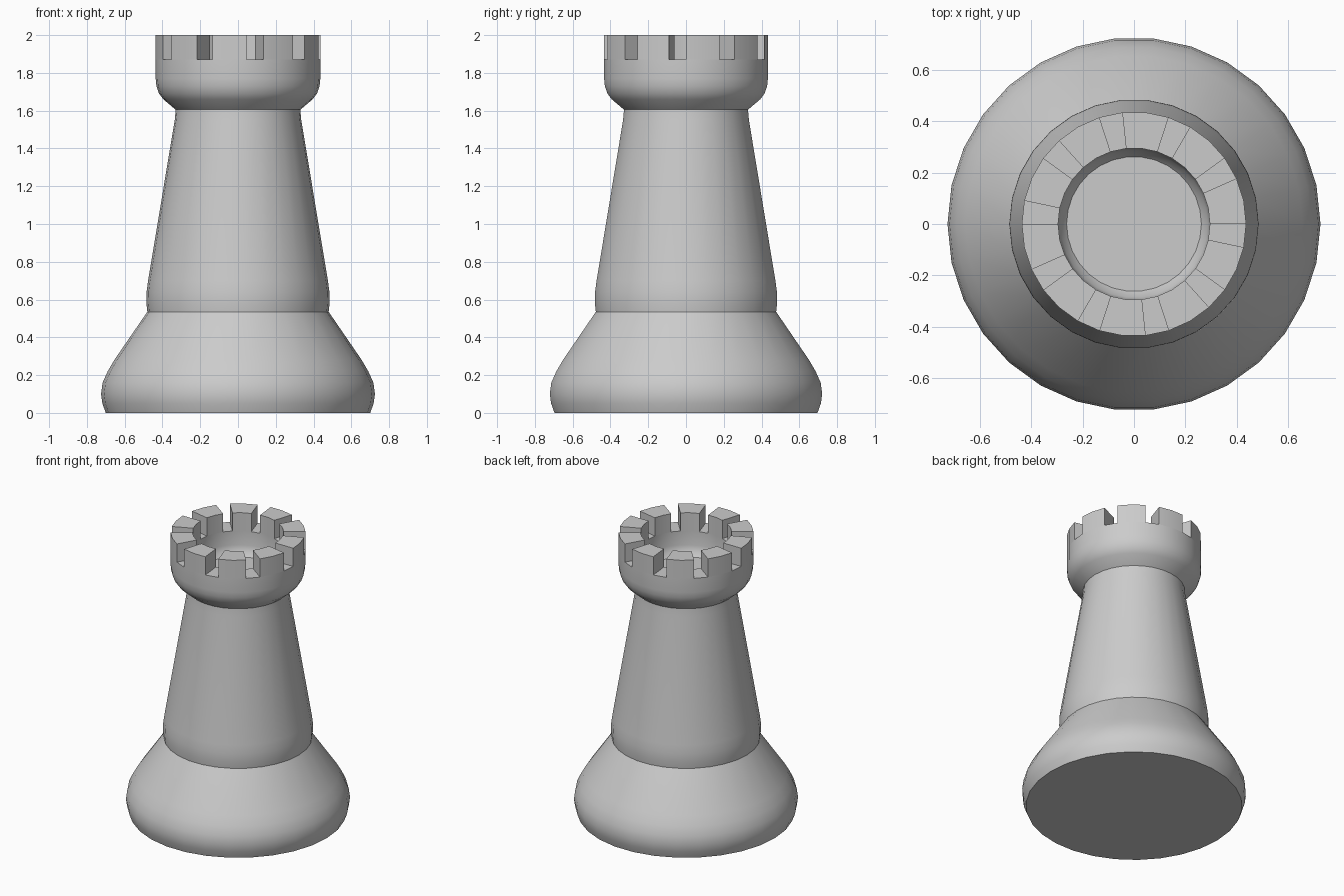
import bpy, bmesh
from math import cos, sin, tau, radians

if "Cube" in bpy.data.objects:
    bpy.data.objects.remove(bpy.data.objects["Cube"])

SIDES = 30


def lathe(name, profile, cap_start=False, cap_end=False, merlon_height=0):
    bm = bmesh.new()
    rings = [[bm.verts.new((r * cos(tau * i / SIDES), r * sin(tau * i / SIDES), z))
              for i in range(SIDES)] for r, z in profile]
    merlons = []
    for (lo, hi), (p, q) in zip(zip(rings, rings[1:]), zip(profile, profile[1:])):
        for i in range(SIDES):
            j = (i + 1) % SIDES
            face = bm.faces.new((lo[i], lo[j], hi[j], hi[i]))
            # two raised segments, then one gap, around the flat rim
            if merlon_height and p[1] == q[1] and i % 3 != 2:
                merlons.append(face)
    if cap_start:
        bm.faces.new(rings[0][::-1])
    if cap_end:
        bm.faces.new(rings[-1])
    if merlons:
        out = bmesh.ops.extrude_face_region(bm, geom=merlons)["geom"]
        top = [v for v in out if isinstance(v, bmesh.types.BMVert)]
        bmesh.ops.translate(bm, vec=(0, 0, merlon_height), verts=top)
    mesh = bpy.data.meshes.new(name)
    bm.to_mesh(mesh)
    bm.free()
    obj = bpy.data.objects.new(name, mesh)
    bpy.context.collection.objects.link(obj)
    bpy.ops.object.select_all(action='DESELECT')
    obj.select_set(True)
    bpy.context.view_layer.objects.active = obj
    bpy.ops.object.shade_smooth_by_angle(angle=radians(30))
    return obj


# flared foot
lathe("base", [(0.70, 0), (0.718, 0.05), (0.725, 0.10), (0.717, 0.16),
               (0.69, 0.22), (0.655, 0.28), (0.48, 0.535)], cap_start=True)

# tapering shaft
lathe("tower", [(0.48, 0.535), (0.485, 0.58), (0.484, 0.64), (0.476, 0.70),
                (0.335, 1.55), (0.33, 1.605)])

# hollow head with ten notches
lathe("battlement", [(0.33, 1.605), (0.395, 1.66), (0.418, 1.69), (0.432, 1.73),
                     (0.436, 1.77), (0.436, 1.87), (0.295, 1.87), (0.295, 1.77),
                     (0.286, 1.73), (0.262, 1.70)], cap_end=True, merlon_height=0.13)
